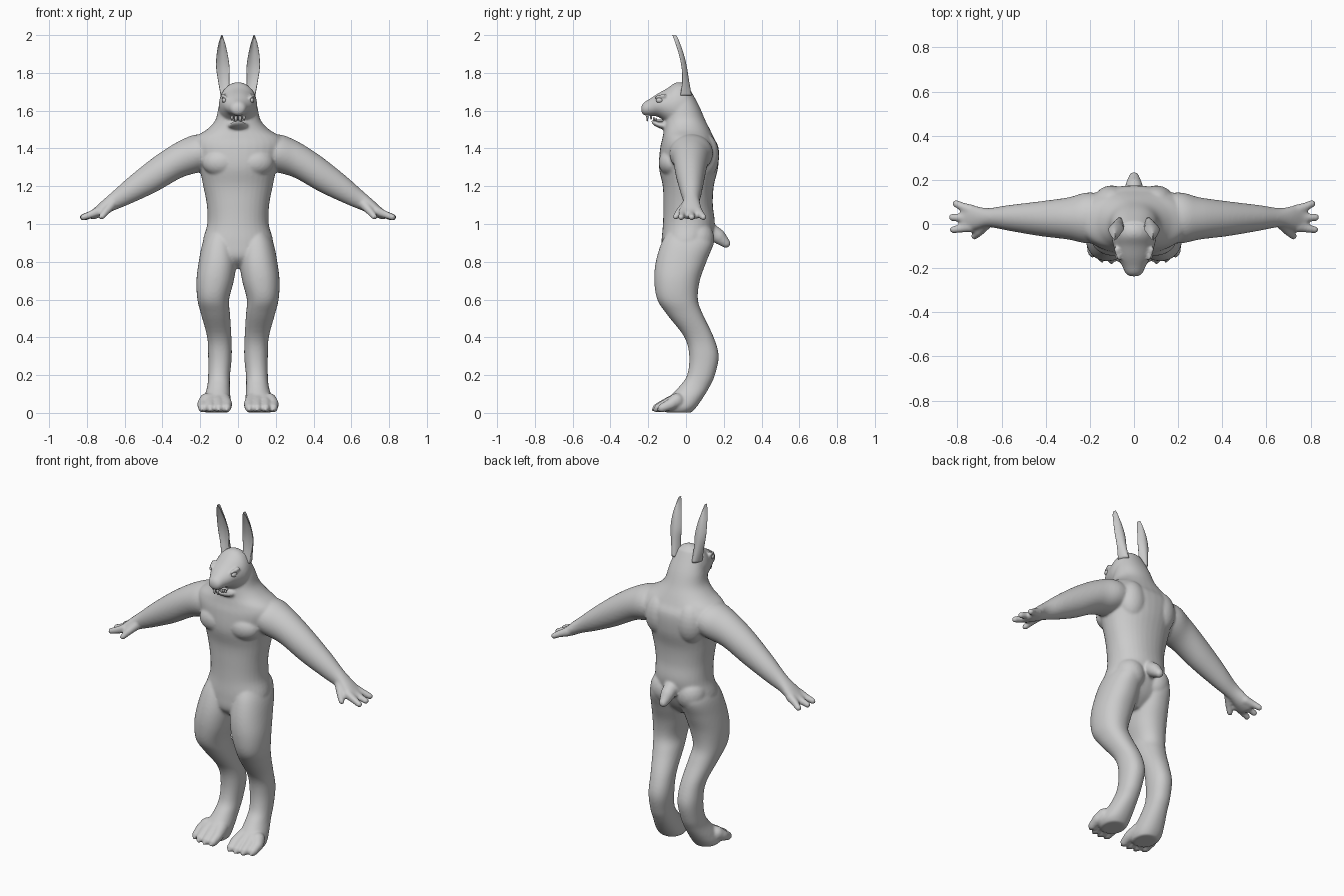
import bpy, bmesh, math
from mathutils import Vector


def catmull(a, b, c, d, t):
    return [0.5 * (2*q + (r-p)*t + (2*p-5*q+4*r-s)*t*t + (3*q-p-3*r+s)*t**3)
            for p, q, r, s in zip(a, b, c, d)]


def loft(bm, axis, rows, power=2.0, cup=0.0, n=36, steps=5):
    """Smooth skin through rows (position, u0, u1, v0, v1) read along one axis."""
    path = []
    for i in range(len(rows) - 1):
        a, d = rows[max(i-1, 0)], rows[min(i+2, len(rows)-1)]
        path += [catmull(a, rows[i], rows[i+1], d, k/steps) for k in range(steps)]
    path.append(rows[-1])
    rings = []
    for p, u0, u1, v0, v1 in path:
        ring = []
        for k in range(n):
            c, s = math.cos(2*math.pi*k/n), math.sin(2*math.pi*k/n)
            c = math.copysign(abs(c)**(2/power), c)
            s = math.copysign(abs(s)**(2/power), s)
            u = (u0+u1)/2 + c*(u1-u0)/2
            v = (v0+v1)/2 + s*(v1-v0)/2 - cup*c*c
            co = {'x': (p, u, v), 'y': (u, p, v), 'z': (u, v, p)}[axis]
            ring.append(bm.verts.new(co))
        rings.append(ring)
    for a, b in zip(rings, rings[1:]):
        for k in range(n):
            bm.faces.new((a[k], a[(k+1) % n], b[(k+1) % n], b[k]))
    bm.faces.new(rings[0])
    bm.faces.new(rings[-1])


def blob(bm, co, r, scale=(1, 1, 1)):
    res = bmesh.ops.create_icosphere(bm, subdivisions=3, radius=r)
    for v in res['verts']:
        v.co = Vector([v.co[i]*scale[i] + co[i] for i in range(3)])


def digit(bm, *pts):
    """Rounded finger through (x, y, z, radius) points."""
    for a, b in zip(pts, pts[1:]):
        for k in range(7):
            p = [u + (w-u)*k/6 for u, w in zip(a, b)]
            blob(bm, p[:3], p[3])


def mirror(bm):
    geo = bm.verts[:] + bm.edges[:] + bm.faces[:]
    new = bmesh.ops.duplicate(bm, geom=geo)['geom']
    for v in new:
        if isinstance(v, bmesh.types.BMVert):
            v.co.x *= -1


def finish(bm, name):
    bmesh.ops.recalc_face_normals(bm, faces=bm.faces[:])
    for f in bm.faces:
        f.smooth = True
    me = bpy.data.meshes.new(name)
    bm.to_mesh(me)
    bm.free()
    ob = bpy.data.objects.new(name, me)
    bpy.context.collection.objects.link(ob)
    return ob


bm = bmesh.new()
# legs: thigh, bent knee, hock and heel
loft(bm, 'z', [(.97, .03, .15, -.09, .11), (.9, .012, .187, -.13, .143), (.8, .008, .208, -.16, .108),
               (.7, .022, .22, -.168, .073), (.6, .047, .215, -.152, .063), (.52, .042, .195, -.10, .09),
               (.4, .035, .163, -.008, .147), (.3, .033, .158, .017, .173), (.2, .042, .158, .006, .153),
               (.14, .043, .163, -.035, .126), (.08, .04, .18, -.09, .09), (.03, .04, .19, -.12, .055),
               (.002, .05, .175, -.11, .03)], 2.2)
# toes and claws
for x, y in ((.06, -.15), (.102, -.153), (.146, -.146), (.187, -.125)):
    digit(bm, (.7*x+.035, -.05, .065, .04), (x, y+.045, .046, .03), (x, y, .026, .024))
    digit(bm, (x, y-.01, .024, .012), (x, y-.024, .014, .008))
# arms and palms
loft(bm, 'x', [(.06, -.07, .12, 1.31, 1.45), (.2, -.088, .143, 1.275, 1.475), (.3, -.07, .12, 1.245, 1.445),
               (.43, -.054, .102, 1.172, 1.365), (.57, -.03, .085, 1.107, 1.255), (.66, -.014, .072, 1.07, 1.175),
               (.72, -.027, .082, 1.04, 1.122), (.765, -.036, .088, 1.025, 1.08), (.785, -.02, .07, 1.03, 1.065)])
# fingers and thumb
for y0, x, y in ((.062, .806, .092), (.027, .823, .03), (-.012, .818, -.026)):
    digit(bm, (.735, y0, 1.068, .026), (.775, (y0+y)/2, 1.052, .02), (x, y, 1.036, .017))
digit(bm, (.67, -.0, 1.1, .026), (.70, -.035, 1.065, .02), (.722, -.055, 1.038, .016))
# chest, shoulder blade and seat muscles
blob(bm, (.09, -.075, 1.325), .1, (1, .7, .75))
blob(bm, (.1, .1, 1.36), .1, (.85, .75, 1.2))
blob(bm, (.085, .065, .92), .095, (.9, .9, 1))
# brow ridges
digit(bm, (.068, -.16, 1.672, .008), (.08, -.115, 1.68, .012))
mirror(bm)

# torso and neck
loft(bm, 'z', [(z, -w, w, f, b) for z, w, f, b in (
    (.765, .05, -.07, .03), (.82, .15, -.125, .09), (.9, .186, -.13, .13), (1.0, .163, -.122, .152),
    (1.1, .165, -.12, .142), (1.2, .184, -.123, .147), (1.3, .207, -.143, .17), (1.4, .25, -.137, .173),
    (1.455, .235, -.125, .148), (1.5, .165, -.117, .127), (1.55, .12, -.112, .102), (1.62, .103, -.1, .072),
    (1.68, .085, -.09, .04), (1.73, .06, -.06, .012))], 2.15)
# head and upper jaw
loft(bm, 'y', [(y, -w, w, lo, hi) for y, w, lo, hi in (
    (-.237, .018, 1.595, 1.622), (-.224, .038, 1.577, 1.643), (-.19, .054, 1.572, 1.664),
    (-.15, .076, 1.568, 1.69), (-.10, .093, 1.535, 1.718), (-.05, .102, 1.5, 1.75),
    (0, .095, 1.5, 1.738), (.04, .075, 1.52, 1.675), (.06, .04, 1.54, 1.63))])
# lower jaw
loft(bm, 'y', [(-.182, -.015, .015, 1.534, 1.55), (-.165, -.034, .034, 1.519, 1.548),
               (-.13, -.05, .05, 1.503, 1.54), (-.07, -.07, .07, 1.485, 1.56)])
# tail
digit(bm, (0, .11, .975, .045), (0, .17, .935, .04), (0, .212, .897, .024))
body = finish(bm, "body")
rm = body.modifiers.new("fuse", 'REMESH')
rm.mode = 'VOXEL'
rm.voxel_size = .007
rm.use_smooth_shade = True
sm = body.modifiers.new("soften", 'SMOOTH')
sm.factor, sm.iterations = .5, 7

# long cupped ears
bm = bmesh.new()
loft(bm, 'z', [(1.68, .04, .092, -.03, .03), (1.76, .046, .106, -.014, .016), (1.83, .045, .116, -.014, .005),
               (1.9, .055, .113, -.027, -.012), (1.96, .069, .102, -.045, -.033), (1.99, .079, .092, -.054, -.046),
               (2.0, .083, .087, -.058, -.054)], 2, .018)
mirror(bm)
finish(bm, "ears")

# eyes
bm = bmesh.new()
blob(bm, (.072, -.14, 1.655), .019, (.7, 1, .75))
mirror(bm)
finish(bm, "eyes")

# front teeth, upper and lower
bm = bmesh.new()
for x, y, z, h in ((.011, -.205, 1.572, -.03), (.032, -.185, 1.572, -.02),
                   (.01, -.17, 1.545, .022), (.027, -.158, 1.545, .016)):
    loft(bm, 'z', [(z, x-.008, x+.008, y-.006, y+.006), (z+h*.6, x-.007, x+.007, y-.005, y+.005),
                   (z+h, x-.003, x+.003, y-.002, y+.002)], n=10, steps=2)
mirror(bm)
finish(bm, "teeth")
# tongue
bm = bmesh.new()
blob(bm, (0, -.135, 1.545), .025, (.9, 1.3, .35))
finish(bm, "tongue")
